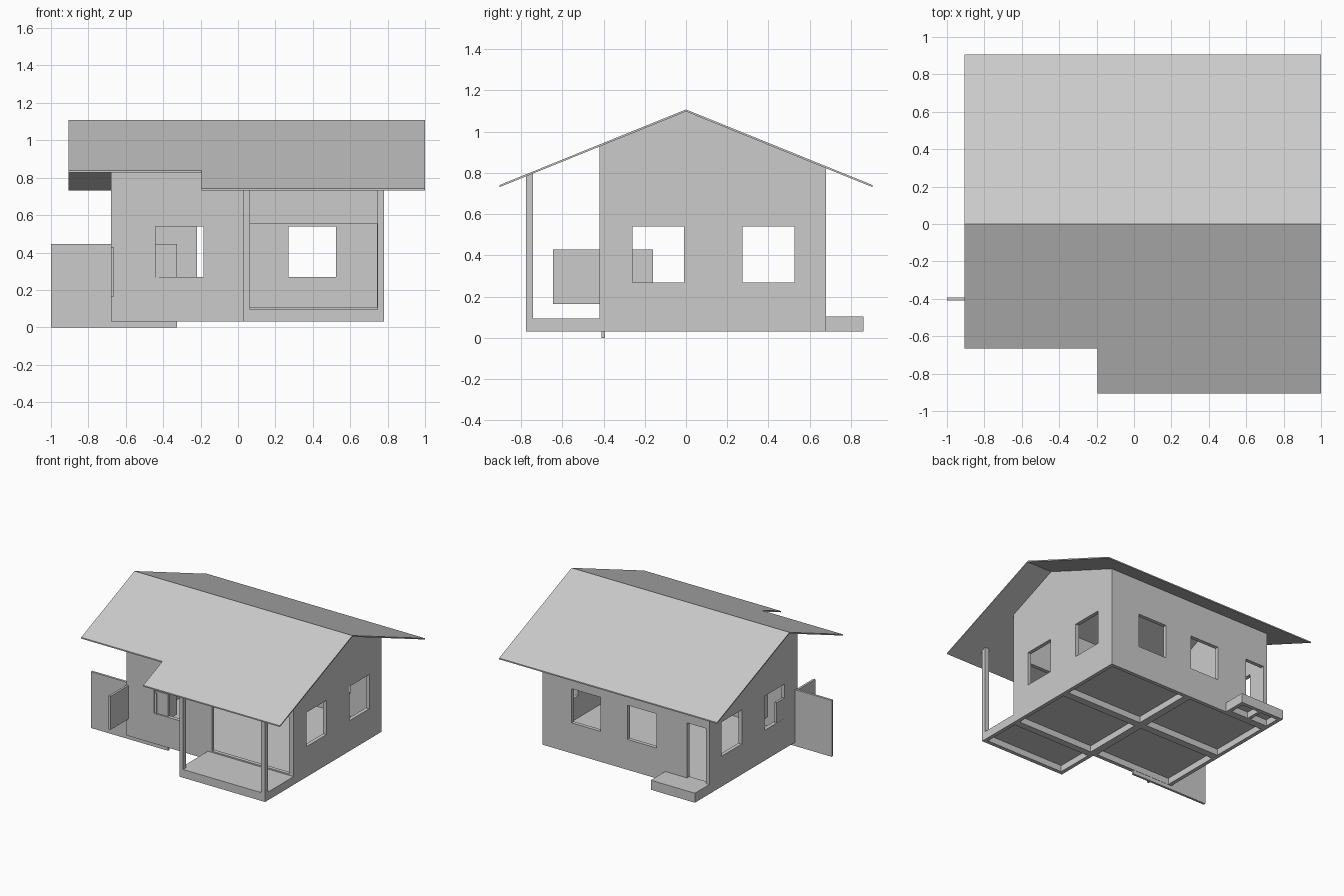
import bpy, bmesh

if "Cube" in bpy.data.objects:
    bpy.data.objects.remove(bpy.data.objects["Cube"])

RIDGE, SLOPE = 1.108, 0.4055   # roof top height at y, going down both sides


def roof_z(y):
    return RIDGE - SLOPE * abs(y)


def link(name, bm):
    bmesh.ops.recalc_face_normals(bm, faces=bm.faces)
    me = bpy.data.meshes.new(name)
    bm.to_mesh(me)
    bm.free()
    ob = bpy.data.objects.new(name, me)
    bpy.context.collection.objects.link(ob)
    return ob


def prism(name, profile, x0, x1):
    """Extrude a (y, z) profile along x."""
    bm = bmesh.new()
    face = bm.faces.new([bm.verts.new((x0, y, z)) for y, z in profile])
    ext = bmesh.ops.extrude_face_region(bm, geom=[face])
    verts = [g for g in ext["geom"] if isinstance(g, bmesh.types.BMVert)]
    bmesh.ops.translate(bm, verts=verts, vec=(x1 - x0, 0, 0))
    return link(name, bm)


def box(name, x, y, z):
    return prism(name, [(y[0], z[0]), (y[1], z[0]), (y[1], z[1]), (y[0], z[1])], *x)


def cut(ob, *boxes):
    """Subtract boxes given as (x range, y range, z range)."""
    for b in boxes:
        cutter = box("cutter", *b)
        mod = ob.modifiers.new("cut", "BOOLEAN")
        mod.operation, mod.solver, mod.object = "DIFFERENCE", "EXACT", cutter
        bpy.context.view_layer.update()
        me = bpy.data.meshes.new_from_object(
            ob.evaluated_get(bpy.context.evaluated_depsgraph_get()))
        ob.modifiers.clear()
        ob.data = me
        bpy.data.objects.remove(cutter)


# Outer walls with gables, hollow inside
F, B, T = -0.42, 0.68, 0.03
u = 0.01
walls = prism("walls", [(F, 0.09), (B, 0.09), (B, roof_z(B) - u),
                        (0, RIDGE - u), (F, roof_z(F) - u)], -0.68, 0.78)
win = (0.27, 0.54)
side, front, back = (-1, 1), (F - 0.1, F + 0.1), (B - 0.1, B + 0.1)
cut(walls,
    ((-0.68 + T, 0.78 - T), (F + T, B - T), (0, 2)),
    (side, (-0.26, -0.01), win),            # windows through both side walls
    (side, (0.275, 0.525), win),
    ((-0.44, -0.185), front, win),          # front window
    ((0.065, 0.742), front, (0.105, 0.555)),  # wide porch opening
    ((0.27, 0.525), back, win),             # back windows
    ((-0.22, 0.035), back, win),
    ((-0.65, -0.485), back, (0.105, 0.54)))   # back door

# Floor slab with ribbed underside
slab = box("floor_slab", (-0.68, 0.78), (F, B), (0.03, 0.095))
pit = (0, 0.08)
cut(slab, *[(x, y, pit) for x in ((-0.65, 0.02), (0.08, 0.75))
            for y in ((F + T, 0.10), (0.16, B - T))])

# Porch slab and posts
porch = box("porch_slab", (0.03, 0.78), (-0.775, F), (0.03, 0.095))
cut(porch, ((0.06, 0.75), (-0.745, -0.445), pit))
for name, x in (("porch_post_left", (0.03, 0.063)), ("porch_post_right", (0.745, 0.78))):
    prism(name, [(-0.775, 0.095), (-0.742, 0.095), (-0.742, roof_z(-0.742) - u),
                 (-0.775, roof_z(-0.775) - u)], *x)

# Back doorstep, hollow below
step = box("back_step", (-0.68, -0.295), (B, 0.86), (0.03, 0.105))
cut(step, *[(x, (B + 0.03, 0.83), pit) for x in ((-0.65, -0.50), (-0.475, -0.325))])

# Gabled roof, with a shorter front eave on the left
for name, eave, x in (("roof_left", -0.665, (-0.905, -0.195)),
                      ("roof_right", -0.905, (-0.195, 1.0))):
    pts = [(eave, roof_z(eave)), (0, RIDGE), (0.905, roof_z(0.905))]
    prism(name, pts + [(y, z - u) for y, z in reversed(pts)], *x)

# Freestanding crossed panels by the front left corner
box("long_panel", (-1.0, -0.325), (-0.41, -0.392), (0, 0.445))
box("cross_panel", (-0.679, -0.662), (-0.645, -0.16), (0.165, 0.43))
box("inner_panel", (-0.438, -0.422), (-0.415, -0.16), (0.165, 0.43))
